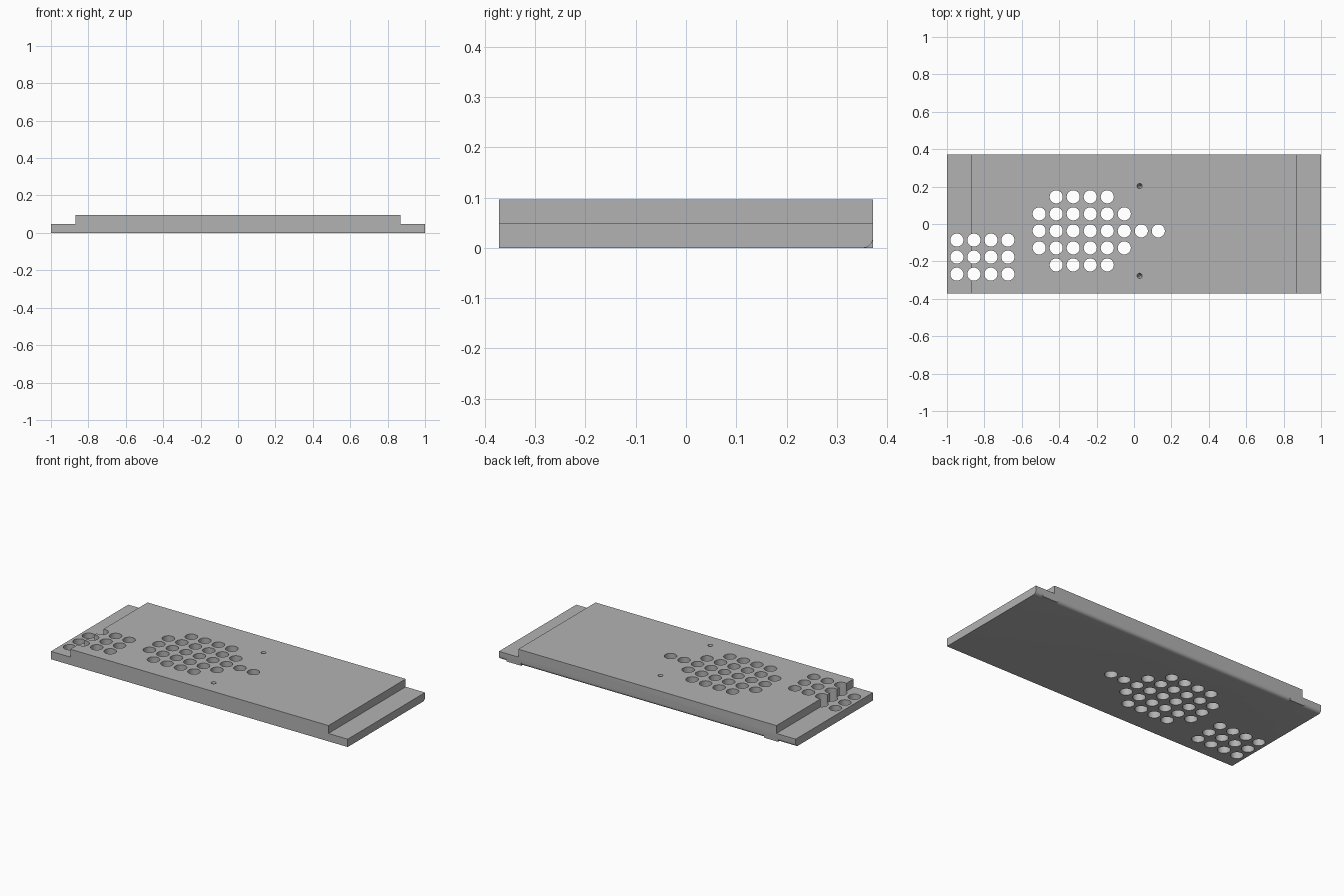
import bpy, bmesh, math
from mathutils import Matrix

cube = bpy.data.objects.get("Cube")
if cube:
    bpy.data.objects.remove(cube, do_unlink=True)

LENGTH, HALF_WIDTH, SHELF, TOP, STEP = 1.0, 0.372, 0.048, 0.096, 0.87
PITCH, HOLE_R, FILLET = 0.091, 0.035, 0.02

grey = bpy.data.materials.new("plate grey")
grey.use_nodes = True
colour = (0.45, 0.45, 0.45, 1)
grey.diffuse_color = colour
grey.node_tree.nodes["Principled BSDF"].inputs["Base Color"].default_value = colour


def extrude_profile(bm, points, offset):
    """Close a flat outline and push it along an offset vector."""
    face = bm.faces.new([bm.verts.new(p) for p in points])
    result = bmesh.ops.extrude_face_region(bm, geom=[face])
    moved = [g for g in result["geom"] if isinstance(g, bmesh.types.BMVert)]
    bmesh.ops.translate(bm, vec=offset, verts=moved)


def finish(bm, name):
    bmesh.ops.recalc_face_normals(bm, faces=bm.faces)
    mesh = bpy.data.meshes.new(name)
    bm.to_mesh(mesh)
    bm.free()
    obj = bpy.data.objects.new(name, mesh)
    mesh.materials.append(grey)
    bpy.context.collection.objects.link(obj)
    return obj


# Stepped plate: side outline pushed from front to back
bm = bmesh.new()
half = [(LENGTH, 0), (LENGTH, SHELF), (STEP, SHELF), (STEP, TOP)]
outline = half + [(-x, z) for x, z in reversed(half)]
extrude_profile(bm, [(x, -HALF_WIDTH, z) for x, z in outline], (0, 2 * HALF_WIDTH, 0))
plate = finish(bm, "stepped_plate")

# Cutters for the round holes
cut = bmesh.new()


def add_hole(x, y, z, r_low, r_high, depth):
    bmesh.ops.create_cone(cut, cap_ends=True, segments=32, radius1=r_low,
                          radius2=r_high, depth=depth,
                          matrix=Matrix.Translation((x, y, z)))


# Vent holes: a cluster of centred rows with a tail, and a corner grid
cluster = [(2, 1, 4), (1, 0, 6), (0, 0, 8), (-1, 0, 6), (-2, 1, 4)]
for row, first, count in cluster:
    for i in range(first, first + count):
        add_hole(-0.507 + i * PITCH, -0.037 + row * PITCH, 0.05, HOLE_R, HOLE_R, 0.3)
for row in range(3):
    for i in range(4):
        add_hole(-0.947 + i * PITCH, -0.268 + row * PITCH, 0.05, HOLE_R, HOLE_R, 0.3)

# Two blind screw dimples
for y in (0.203, -0.277):
    add_hole(0.03, y, TOP - 0.015, 0.004, 0.0155, 0.04)

# Rounding of the lower back edge, broken by two short square corners
cy, out = HALF_WIDTH - FILLET, 0.03
arc = [(cy + FILLET * math.cos(math.radians(a)), FILLET - FILLET * math.sin(math.radians(a)))
       for a in range(0, 91, 15)]
section = arc + [(cy, -out), (HALF_WIDTH + out, -out), (HALF_WIDTH + out, FILLET)]
for x0, x1 in ((-1.1, -0.88), (-0.785, 0.85), (0.95, 1.1)):
    extrude_profile(cut, [(x0, y, z) for y, z in section], (x1 - x0, 0, 0))

cutter = finish(cut, "hole_cutter")
cutter.hide_render = True

mod = plate.modifiers.new("holes", "BOOLEAN")
mod.operation = "DIFFERENCE"
mod.solver = "EXACT"
mod.object = cutter
bpy.context.view_layer.objects.active = plate
plate.select_set(True)
bpy.ops.object.modifier_apply(modifier=mod.name)
bpy.data.objects.remove(cutter, do_unlink=True)
bpy.ops.object.shade_smooth_by_angle(angle=math.radians(30))
